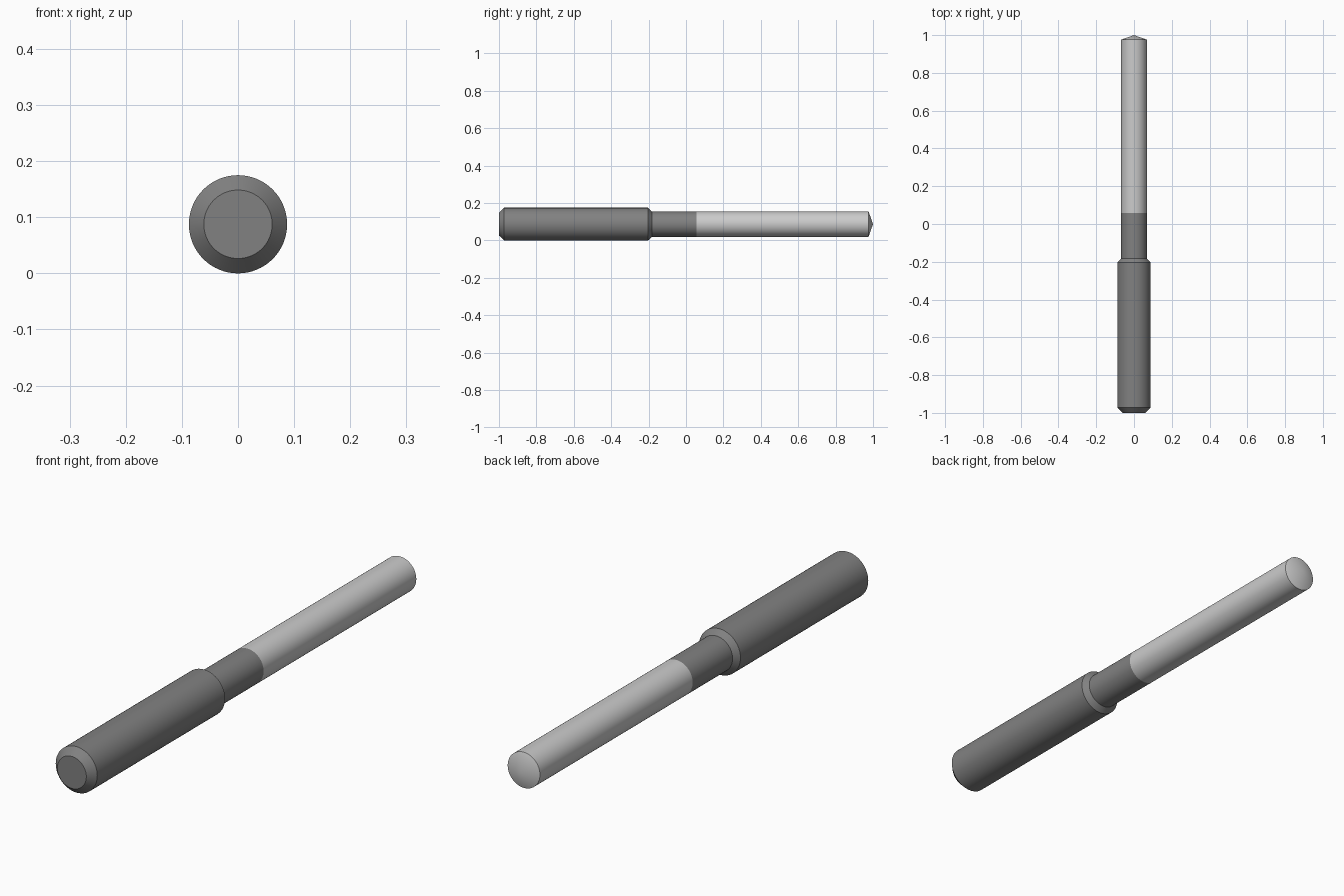
import bpy, bmesh
from math import cos, sin, pi, radians

if "Cube" in bpy.data.objects:
    bpy.data.objects.remove(bpy.data.objects["Cube"])

SEGMENTS = 64
AXIS_Z = 0.0875


def grey(name, v):
    mat = bpy.data.materials.new(name)
    mat.diffuse_color = (v, v, v, 1)
    mat.use_nodes = True
    mat.node_tree.nodes["Principled BSDF"].inputs["Base Color"].default_value = mat.diffuse_color
    return mat


def lathe(name, profile, mat):
    """Revolve (y, radius) points around the tool axis; radius 0 closes to the axis."""
    bm = bmesh.new()
    rings = []
    for y, r in profile:
        if r == 0:
            rings.append([bm.verts.new((0, y, AXIS_Z))])
        else:
            rings.append([bm.verts.new((r * cos(2 * pi * i / SEGMENTS), y,
                                        AXIS_Z + r * sin(2 * pi * i / SEGMENTS)))
                          for i in range(SEGMENTS)])
    for a, b in zip(rings, rings[1:]):
        for i in range(SEGMENTS):
            j = (i + 1) % SEGMENTS
            quad = [a[i % len(a)], a[j % len(a)], b[j % len(b)], b[i % len(b)]]
            bm.faces.new(list(dict.fromkeys(quad)))
    bmesh.ops.recalc_face_normals(bm, faces=bm.faces)
    # Open joints: make sure side faces point away from the axis
    side = max(bm.faces, key=lambda f: f.calc_area())
    c = side.calc_center_median()
    if side.normal.x * c.x + side.normal.z * (c.z - AXIS_Z) < 0:
        bmesh.ops.reverse_faces(bm, faces=bm.faces)
    mesh = bpy.data.meshes.new(name)
    bm.to_mesh(mesh)
    bm.free()
    mesh.materials.append(mat)
    obj = bpy.data.objects.new(name, mesh)
    bpy.context.collection.objects.link(obj)
    bpy.ops.object.select_all(action='DESELECT')
    obj.select_set(True)
    bpy.context.view_layer.objects.active = obj
    bpy.ops.object.shade_smooth_by_angle(angle=radians(15))
    return obj


dark = grey("dark_grey", 0.22)
light = grey("light_grey", 0.55)

# Thick chamfered shank stepping down to the neck
lathe("shank", [(-1, 0), (-1, 0.061), (-0.972, 0.0875), (-0.203, 0.0875),
                (-0.183, 0.068), (0.057, 0.068)], dark)

# Long bright rod with a shallow conical tip
lathe("rod", [(0.057, 0.068), (0.976, 0.068), (1, 0)], light)
